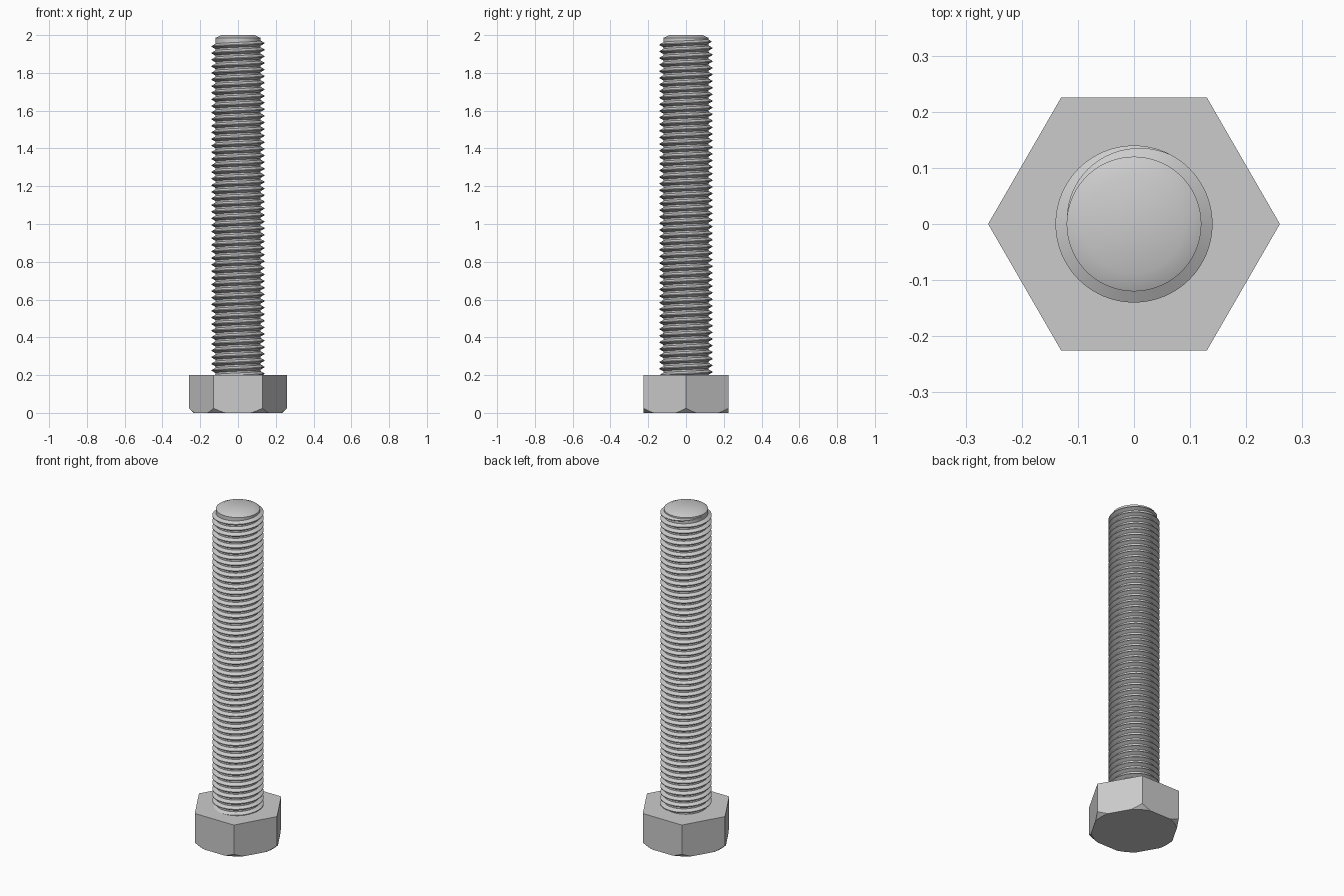
import bpy, bmesh
from math import cos, sin, pi, radians

cube = bpy.data.objects.get("Cube")
if cube:
    bpy.data.objects.remove(cube, do_unlink=True)

steel = bpy.data.materials.new("grey_steel")
steel.use_nodes = True
GREY = (0.6, 0.6, 0.6, 1)
steel.diffuse_color = GREY
steel.node_tree.nodes["Principled BSDF"].inputs["Base Color"].default_value = GREY


def finish(name, bm, smooth=True):
    """Turn a bmesh into a named steel object."""
    bmesh.ops.recalc_face_normals(bm, faces=bm.faces[:])
    mesh = bpy.data.meshes.new(name)
    bm.to_mesh(mesh)
    bm.free()
    mesh.materials.append(steel)
    obj = bpy.data.objects.new(name, mesh)
    bpy.context.collection.objects.link(obj)
    bpy.ops.object.select_all(action='DESELECT')
    obj.select_set(True)
    bpy.context.view_layer.objects.active = obj
    if smooth:
        bpy.ops.object.shade_smooth_by_angle(angle=radians(35))
    return obj


def lathe(rings, sides):
    """Closed solid of revolution from (radius, height) rings."""
    bm = bmesh.new()
    loops = [[bm.verts.new((r * cos(2 * pi * i / sides), r * sin(2 * pi * i / sides), z))
              for i in range(sides)] for r, z in rings]
    for a, b in zip(loops, loops[1:]):
        for i in range(sides):
            j = (i + 1) % sides
            bm.faces.new((a[i], a[j], b[j], b[i]))
    bm.faces.new(loops[0])
    bm.faces.new(loops[-1])
    return bm


# Hexagonal head, its lower corners trimmed by a cone
HEAD_TOP = 0.2
cutter = finish("chamfer_cutter", lathe([(0.235, 0), (0.535, 0.3)], 96), False)
cutter.hide_render = True
head = finish("hex_head", lathe([(0.26, 0), (0.26, HEAD_TOP)], 6), False)
trim = head.modifiers.new("corner_chamfer", 'BOOLEAN')
trim.operation = 'INTERSECT'
trim.solver = 'EXACT'
trim.object = cutter
bpy.ops.object.modifier_apply(modifier=trim.name)
bpy.data.objects.remove(cutter, do_unlink=True)

# Shank core with chamfered tip
ROOT = 0.12
finish("shank_core", lathe([(ROOT, 0.15), (ROOT, 1.985), (0.088, 2)], 96))

# Right-hand helical thread, fading into the core at the top
CREST, PITCH, STEPS = 0.14, 0.035, 64
END_Z, TURNS = 1.975, 51.5
FADE = STEPS // 3
FOOT, TIP = 0.0137, 0.002
total = int(TURNS * STEPS)
inner = ROOT - 0.001
bm = bmesh.new()
previous = None
for s in range(total + 1):
    left = total - s
    angle = pi - 2 * pi * left / STEPS
    z = END_Z - PITCH * left / STEPS
    k = max(min(1, left / FADE), 0.02)
    outer = inner + (CREST - inner) * k
    section = [(inner, -FOOT * k), (outer, -TIP * k), (outer, TIP * k), (inner, FOOT * k)]
    ring = [bm.verts.new((r * cos(angle), r * sin(angle), z + dz)) for r, dz in section]
    if previous:
        for i in range(4):
            j = (i + 1) % 4
            bm.faces.new((previous[i], previous[j], ring[j], ring[i]))
    else:
        bm.faces.new(ring)
    previous = ring
bm.faces.new(previous)
finish("helical_thread", bm)
